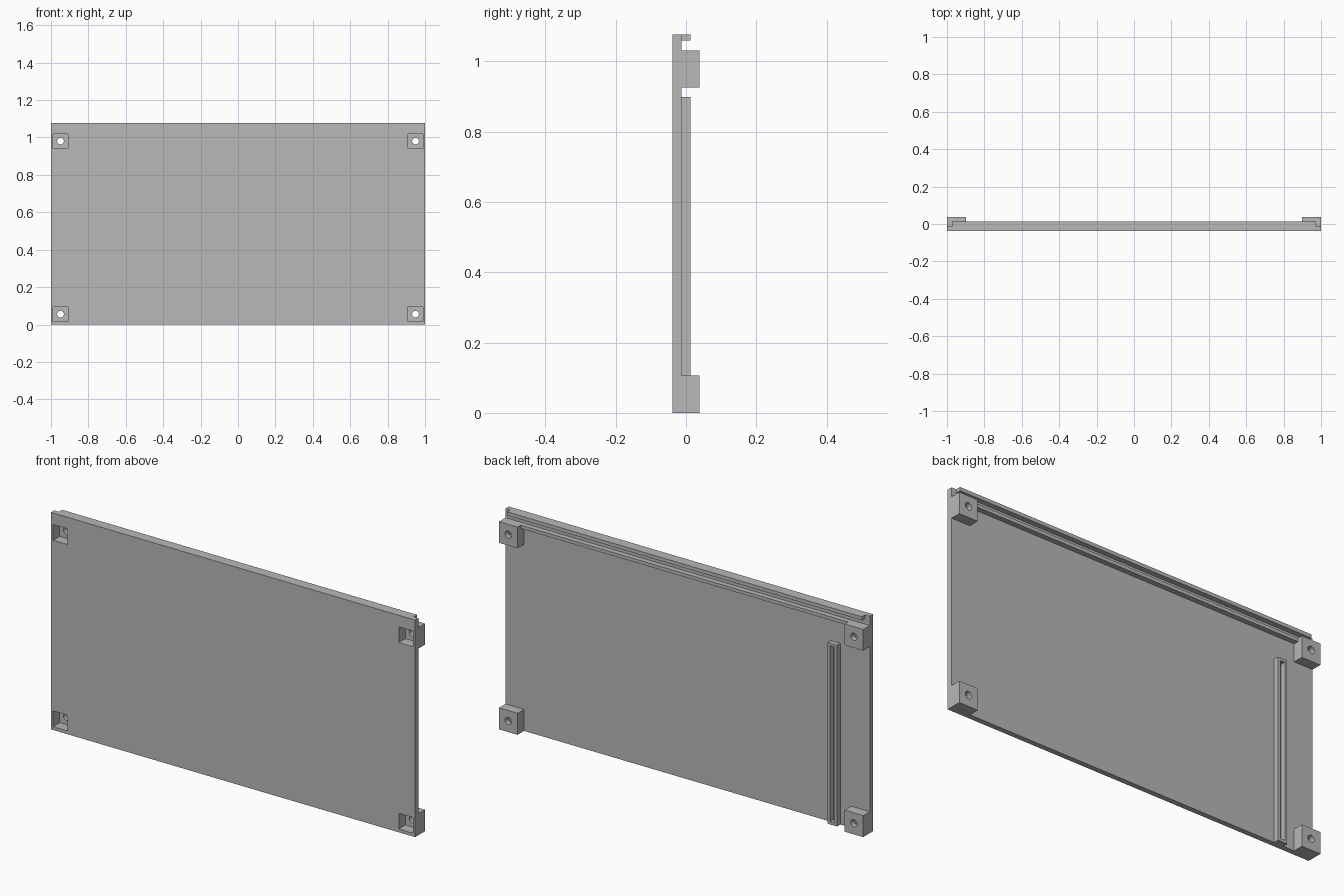
import bpy
import bmesh
from math import radians
from mathutils import Matrix, Vector

cube = bpy.data.objects.get("Cube")
if cube:
    bpy.data.objects.remove(cube, do_unlink=True)

grey = bpy.data.materials.new("plain_grey")
grey.use_nodes = True
grey.diffuse_color = (0.48, 0.48, 0.48, 1)
grey.node_tree.nodes["Principled BSDF"].inputs["Base Color"].default_value = grey.diffuse_color

# Depth layers, front to back, and overall height
FRONT, PANEL, RAIL, BACK = -0.0385, -0.0128, 0.0128, 0.0385
HEIGHT = 1.077


def make_object(name, bm):
    mesh = bpy.data.meshes.new(name)
    bm.to_mesh(mesh)
    bm.free()
    mesh.materials.append(grey)
    ob = bpy.data.objects.new(name, mesh)
    bpy.context.collection.objects.link(ob)
    return ob


def add_box(bm, x, y, z):
    lo, hi = Vector((x[0], y[0], z[0])), Vector((x[1], y[1], z[1]))
    matrix = Matrix.Translation((lo + hi) / 2) @ Matrix.Diagonal((*(hi - lo), 1))
    bmesh.ops.create_cube(bm, size=1, matrix=matrix)


def boxes(name, *extents):
    bm = bmesh.new()
    for extent in extents:
        add_box(bm, *extent)
    return make_object(name, bm)


def cut(ob, cutter):
    mod = ob.modifiers.new("cut", "BOOLEAN")
    mod.operation = "DIFFERENCE"
    mod.solver = "EXACT"
    mod.object = cutter
    cutter.hide_render = True
    cutter.hide_set(True)


# Mounting corners: solid blocks, square pockets from the front, screw holes
blocks, pockets, holes = bmesh.new(), bmesh.new(), bmesh.new()
for side in (-1, 1):
    for low, high in ((0, 0.107), (0.926, 1.031)):
        cx, cz = side * 0.949, (low + high) / 2 + 0.002
        add_box(blocks, sorted((side * 0.898, side)), (PANEL, BACK), (low, high))
        add_box(pockets, (cx - 0.039, cx + 0.039), (FRONT - 0.02, RAIL),
                (cz - 0.039, cz + 0.039))
        bmesh.ops.create_cone(
            holes, cap_ends=True, segments=20, radius1=0.018, radius2=0.018, depth=0.2,
            matrix=Matrix.Translation((cx, 0, cz)) @ Matrix.Rotation(radians(90), 4, "X"))

corner_blocks = make_object("corner_blocks", blocks)
pocket_cutter = make_object("pocket_cutter", pockets)
hole_cutter = make_object("hole_cutter", holes)
cut(corner_blocks, pocket_cutter)
cut(corner_blocks, hole_cutter)

# Flat plate
panel = boxes("panel", ((-1, 1), (FRONT, PANEL), (0, HEIGHT)))
cut(panel, pocket_cutter)

# Two parallel strips along the top forming an open channel
depth = (PANEL, RAIL)
boxes("top_strip", ((-0.974, 0.974), depth, (1.059, HEIGHT)))
boxes("lower_strip", ((-0.898, 0.898), depth, (1.014, 1.031)))

# Upright slotted rail: a closed narrow frame on the back
left, right, top, wall = -0.838, -0.787, 0.899, 0.0128
boxes("slotted_rail",
      ((left, left + wall), depth, (0, top)),
      ((right - wall, right), depth, (0, top)),
      ((left + wall, right - wall), depth, (0, wall)),
      ((left + wall, right - wall), depth, (top - wall, top)))
